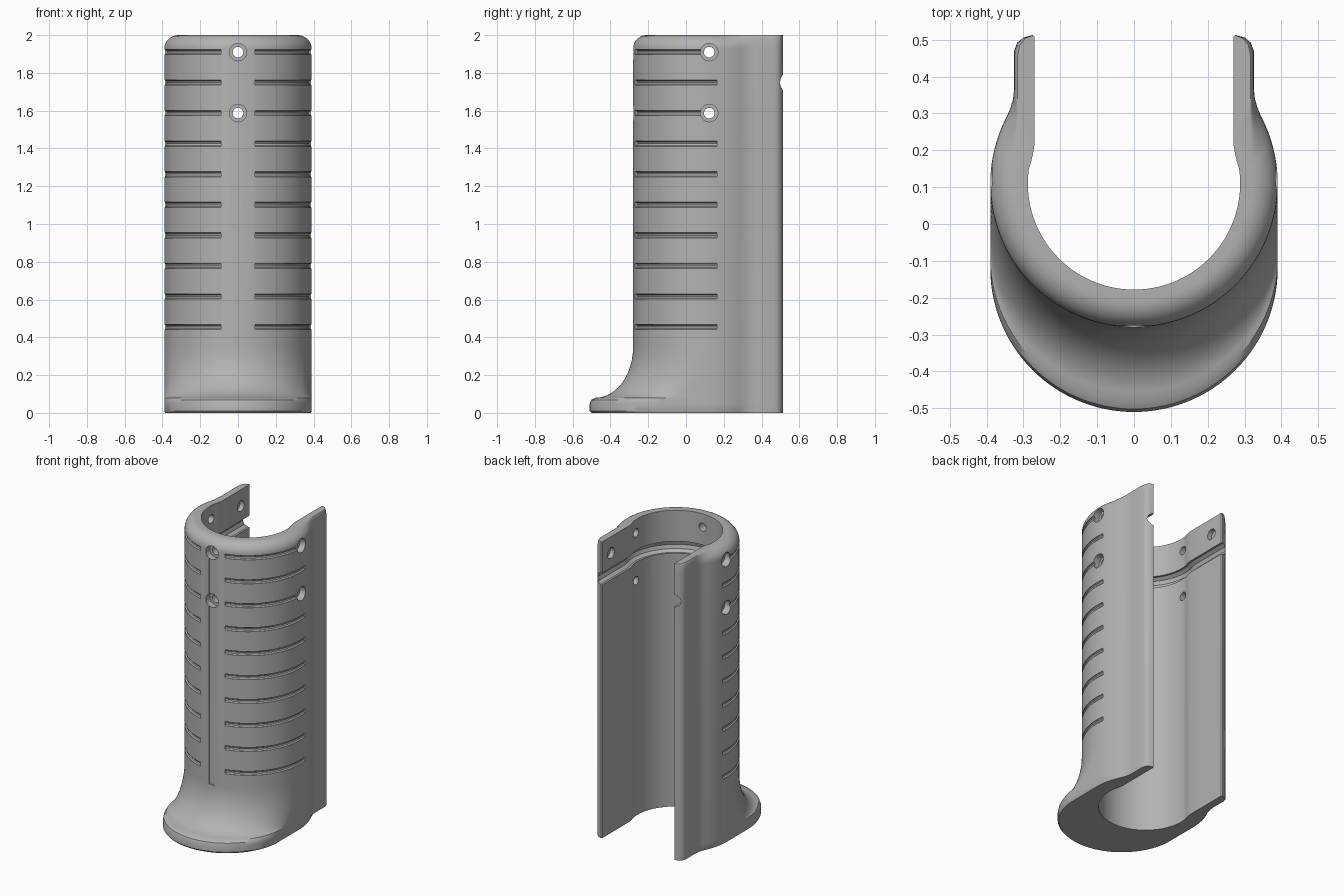
import bpy, bmesh, math
from mathutils import Vector

old = bpy.data.objects.get("Cube")
if old:
    bpy.data.objects.remove(old, do_unlink=True)

CY, R_OUT, R_IN = 0.11, 0.39, 0.288      # shell centre and radii


def arc(r, a0, a1, n):
    angles = [math.radians(a0 + (a1 - a0) * i / n) for i in range(n + 1)]
    return [Vector((r * math.cos(a), CY + r * math.sin(a))) for a in angles]


def mirrored(half):
    return [Vector((-p.x, p.y)) for p in reversed(half[1:])] + half


# Horizontal section: round shell that flows into two straight rear flaps
outer_half = arc(R_OUT, -90, 0, 30) + arc(R_OUT, 0, 28, 8)[1:]
outer_half += [Vector(p) for p in ((.335, .315), (.328, .34), (.325, .37), (.325, .47),
                                   (.317, .492), (.30, .506), (.275, .513))]
inner_half = arc(R_IN, -90, 8, 38)
inner_half += [Vector(p) for p in ((.282, .16), (.275, .185), (.27, .215), (.27, .35),
                                   (.27, .45), (.27, .49), (.27, .508))]
outer, inner = mirrored(outer_half), mirrored(inner_half)

# Height levels: (z, forward reach of the foot, inset of the outer edge)
levels = [(0, .225, .06), (.01, .23, 0), (.05, .23, 0), (.068, .222, 0)]
for i in range(13):
    t = math.radians(90 * i / 12)
    levels.append((.08 + .27 * (1 - math.cos(t)), .2 * (1 - math.sin(t)), 0))
for i in range(9):
    t = math.radians(90 * i / 8)
    levels.append((1.93 + .07 * math.sin(t), 0, 1 - math.cos(t)))

# Shell with flared foot
bm = bmesh.new()
rings = []
for z, reach, inset in levels:
    ring = []
    for o, i in zip(outer, inner):
        weight = .7 if o.y < .25 else max(.15, .7 - (o.y - .25) * 5)
        p = o.lerp(i, inset * weight)
        if o.y < CY - .001:
            p.y -= reach
        ring.append(bm.verts.new((p.x, p.y, z)))
    ring += [bm.verts.new((p.x, p.y, z)) for p in reversed(inner)]
    rings.append(ring)
count = len(rings[0])
for low, high in zip(rings, rings[1:]):
    for i in range(count):
        j = (i + 1) % count
        bm.faces.new((low[i], low[j], high[j], high[i]))
for ring in (rings[0], rings[-1]):
    for i in range(count // 2 - 1):
        bm.faces.new((ring[i], ring[i + 1], ring[count - 2 - i], ring[count - 1 - i]))
bmesh.ops.recalc_face_normals(bm, faces=bm.faces)
mesh = bpy.data.meshes.new("grip_shell")
bm.to_mesh(mesh)
bm.free()
shell = bpy.data.objects.new("grip_shell", mesh)
bpy.context.collection.objects.link(shell)

grey = bpy.data.materials.new("plain_grey")
grey.use_nodes = True
grey.diffuse_color = (.45, .45, .45, 1)
grey.node_tree.nodes["Principled BSDF"].inputs["Base Color"].default_value = (.45, .45, .45, 1)
mesh.materials.append(grey)


def activate(ob):
    bpy.ops.object.select_all(action='DESELECT')
    ob.select_set(True)
    bpy.context.view_layer.objects.active = ob


def cut(cutter):
    cutter.hide_render = True
    activate(shell)
    mod = shell.modifiers.new("cut", 'BOOLEAN')
    mod.operation, mod.solver, mod.object = 'DIFFERENCE', 'EXACT', cutter
    bpy.ops.object.modifier_apply(modifier=mod.name)
    bpy.data.objects.remove(cutter, do_unlink=True)


def cut_tube(points, z, radius):
    curve = bpy.data.curves.new("groove_cutter", 'CURVE')
    curve.dimensions = '3D'
    curve.bevel_depth, curve.bevel_resolution = radius, 3
    curve.use_fill_caps = True
    spline = curve.splines.new('POLY')
    spline.points.add(len(points) - 1)
    for sp, p in zip(spline.points, points):
        sp.co = (p.x, p.y, z, 1)
    ob = bpy.data.objects.new("groove_cutter", curve)
    bpy.context.collection.objects.link(ob)
    activate(ob)
    bpy.ops.object.convert(target='MESH')
    ob = bpy.context.view_layer.objects.active
    b = bmesh.new()
    b.from_mesh(ob.data)
    bmesh.ops.remove_doubles(b, verts=b.verts, dist=1e-5)
    bmesh.ops.recalc_face_normals(b, faces=b.faces)
    b.to_mesh(ob.data)
    b.free()
    cut(ob)


def cut_hole(location, axis, radius, depth):
    rotation = (0, math.pi / 2, 0) if axis == 'X' else (math.pi / 2, 0, 0)
    bpy.ops.mesh.primitive_cylinder_add(vertices=32, radius=radius, depth=depth,
                                        location=location, rotation=rotation)
    cut(bpy.context.object)


# Round groove around the inside of the collar
cut_tube([Vector((-.27, .6))] + inner + [Vector((.27, .6))], 1.75, .042)

# Shallow vertical channel down the front
bpy.ops.mesh.primitive_cube_add(size=1, location=(0, -.297, 1.1225))
channel = bpy.context.object
channel.scale = (.04, .046, 1.555)
cut(channel)

# Grip grooves on both sides
for k in range(10):
    for side in (-1, 1):
        path = [Vector((side * p.x, p.y)) for p in arc(R_OUT + .002, -76.5, 8, 28)]
        cut_tube(path, .455 + k * .1617, .0145)

# Counterbored screw holes at the front and on both sides
for z in (1.91, 1.587):
    cut_hole((0, -.28, z), 'Y', .046, .09)
    cut_hole((0, -.25, z), 'Y', .028, .3)
    for side in (-1, 1):
        cut_hole((side * .39, .123, z), 'X', .046, .09)
        cut_hole((side * .36, .123, z), 'X', .028, .3)

# Blind holes on the inner faces of the flaps
for side in (-1, 1):
    cut_hole((side * .27, .415, 1.89), 'X', .036, .06)

activate(shell)
bpy.ops.object.shade_smooth_by_angle(angle=math.radians(32))
